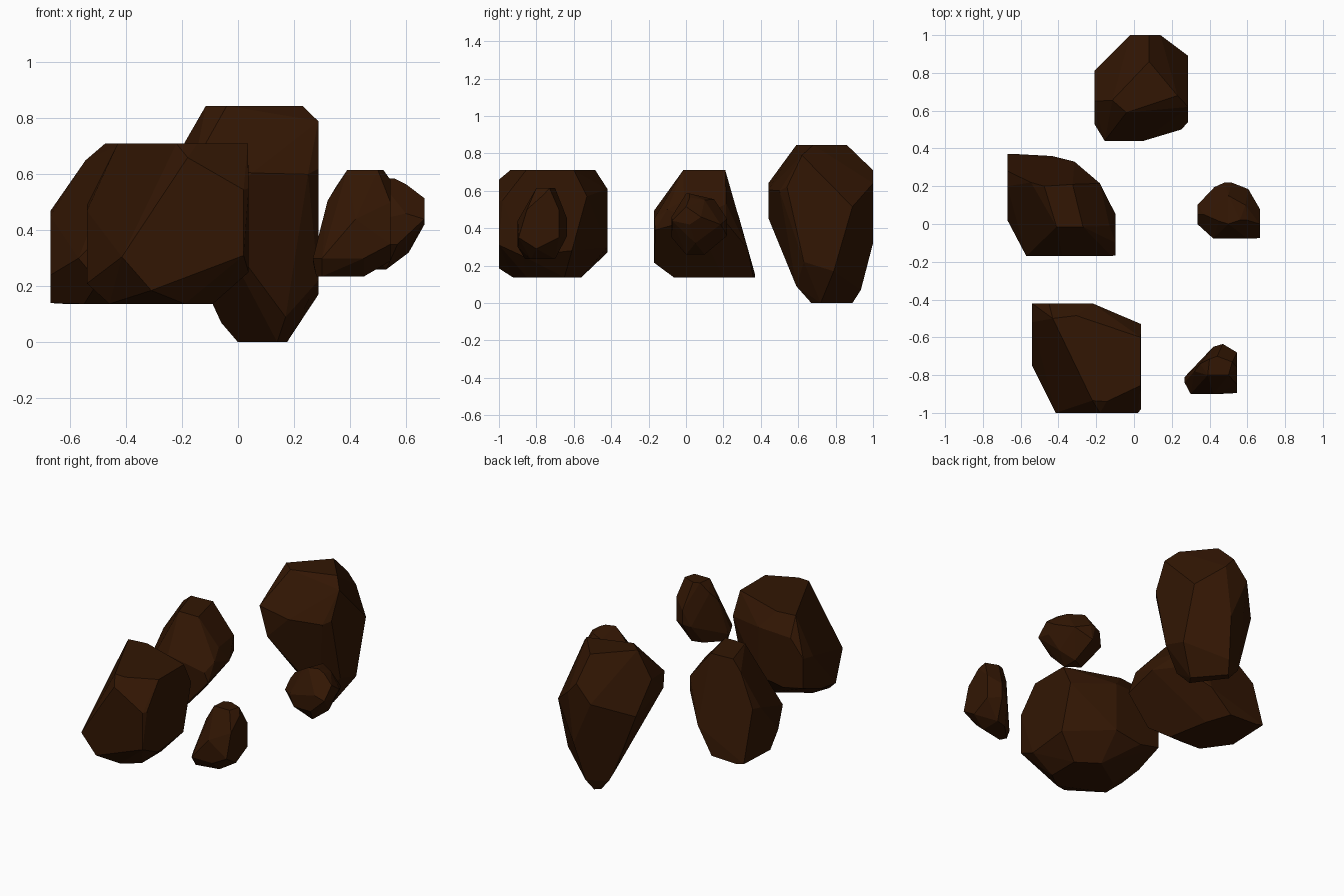
import bpy, bmesh, math

# Shared dark brown stone colour
brown = bpy.data.materials.new("dark_brown_stone")
brown.diffuse_color = (0.032, 0.008, 0.001, 1)


def rock(name, top, bottom, left, right, front, back, corners=()):
    """Chiselled boulder: six flat facets (plane position, 2D outline) plus
    a few corner knuckles, wrapped in a convex hull with flat faces."""
    pts = list(corners)
    for z, outline in (top, bottom):
        pts += [(x, y, z) for x, y in outline]
    for x, outline in (left, right):
        pts += [(x, y, z) for y, z in outline]
    for y, outline in (front, back):
        pts += [(x, y, z) for x, z in outline]
    bm = bmesh.new()
    for p in pts:
        bm.verts.new(p)
    res = bmesh.ops.convex_hull(bm, input=bm.verts)
    junk = {g for g in res["geom_interior"] + res["geom_unused"]
            if isinstance(g, bmesh.types.BMVert) and g.is_valid}
    bmesh.ops.delete(bm, geom=list(junk), context='VERTS')
    # Merge nearly coplanar triangles into broad facets
    bmesh.ops.dissolve_limit(bm, angle_limit=math.radians(7),
                             verts=bm.verts, edges=bm.edges)
    bmesh.ops.recalc_face_normals(bm, faces=bm.faces)
    me = bpy.data.meshes.new(name)
    bm.to_mesh(me)
    bm.free()
    me.materials.append(brown)
    bpy.context.collection.objects.link(bpy.data.objects.new(name, me))


# Tall rock at the back
rock("tall_back_rock",
     top=(.845, [(-.115, .655), (.08, .86), (.23, .68), (-.04, .59)]),
     bottom=(0, [(0, .86), (.03, .89), (.175, .72), (.14, .67)]),
     left=(-.21, [(.53, .58), (.81, .5), (.65, .68)]),
     right=(.287, [(.62, .79), (.89, .515), (.79, .17), (.63, .22), (.54, .62)]),
     front=(.44, [(.05, .605), (-.155, .64), (-.1, .455)]),
     back=(1, [(-.02, .6), (.14, .64), (.08, .71), (.1, .32)]),
     corners=[(.25, .5, .6), (.17, .59, .09), (.06, .935, .07),
              (-.06, .87, .07), (-.09, .85, .135)])

# Large rock at the left, with a sloping back
rock("left_rock",
     top=(.71, [(-.475, .2), (-.325, .21), (-.27, -.015), (-.41, -.015)]),
     bottom=(.137, [(-.62, .37), (-.435, .36), (-.38, .2), (-.33, -.065), (-.55, -.06)]),
     left=(-.67, [(.37, .15), (.28, .47), (.2, .45), (.02, .24), (.1, .14)]),
     right=(-.097, [(.05, .45), (-.1, .5), (-.165, .39)]),
     front=(-.17, [(-.57, .3), (-.38, .495), (-.12, .45), (-.25, .215), (-.5, .215)]),
     back=(.33, [(-.315, .29), (-.6, .29)]),
     corners=[(-.545, .22, .65), (-.13, -.01, .55), (-.18, .215, .53),
              (-.18, .215, .43)])

# Largest rock at the front left
rock("front_left_rock",
     top=(.71, [(-.43, -.5), (-.305, -.485), (.035, -.6), (.035, -.855),
                (-.145, -.94), (-.22, -.935)]),
     bottom=(.137, [(-.42, -.69), (-.46, -.8), (-.19, -.925), (-.09, -.85),
                    (-.09, -.65), (-.22, -.56)]),
     left=(-.54, [(-.42, .49), (-.42, .3), (-.6, .23), (-.75, .21), (-.52, .47)]),
     right=(.038, [(-.53, .57), (-.61, .28), (-.87, .25), (-.98, .55)]),
     front=(-1, [(-.18, .66), (.02, .545), (.02, .31), (-.31, .185), (-.415, .305)]),
     back=(-.42, [(-.22, .61), (-.22, .3), (-.4, .27), (-.45, .6)]))

# Small rock at the right
rock("small_right_rock",
     top=(.585, [(.5, 0), (.56, .02)]),
     bottom=(.26, [(.45, .06), (.53, 0), (.53, .1)]),
     left=(.335, [(.05, .45), (.1, .42), (0, .4)]),
     right=(.666, [(.08, .46), (0, .515), (-.075, .44), (.02, .42)]),
     front=(-.077, [(.42, .42), (.6, .46), (.57, .35), (.45, .35)]),
     back=(.22, [(.48, .45), (.515, .45), (.5, .36)]),
     corners=[(.425, .195, .45), (.605, .185, .42), (.61, .05, .32), (.37, .05, .5),
              (.45, .015, .555), (.6, .02, .565), (.5, .15, .555), (.59, .1, .55)])

# Small pointed rock at the front right
rock("small_front_rock",
     top=(.615, [(.4, -.715), (.44, -.7), (.52, -.73), (.5, -.8), (.39, -.8)]),
     bottom=(.235, [(.28, -.82), (.3, -.86), (.45, -.83), (.45, -.7), (.38, -.72)]),
     left=(.268, [(-.81, .285), (-.84, .3)]),
     right=(.545, [(-.68, .5), (-.76, .58), (-.85, .5), (-.895, .35),
                   (-.8, .29), (-.68, .35)]),
     front=(-.9, [(.42, .44), (.3, .3), (.45, .3)]),
     back=(-.635, [(.47, .45), (.47, .36)]),
     corners=[(.42, -.65, .35), (.32, -.78, .505), (.35, -.74, .555)])
